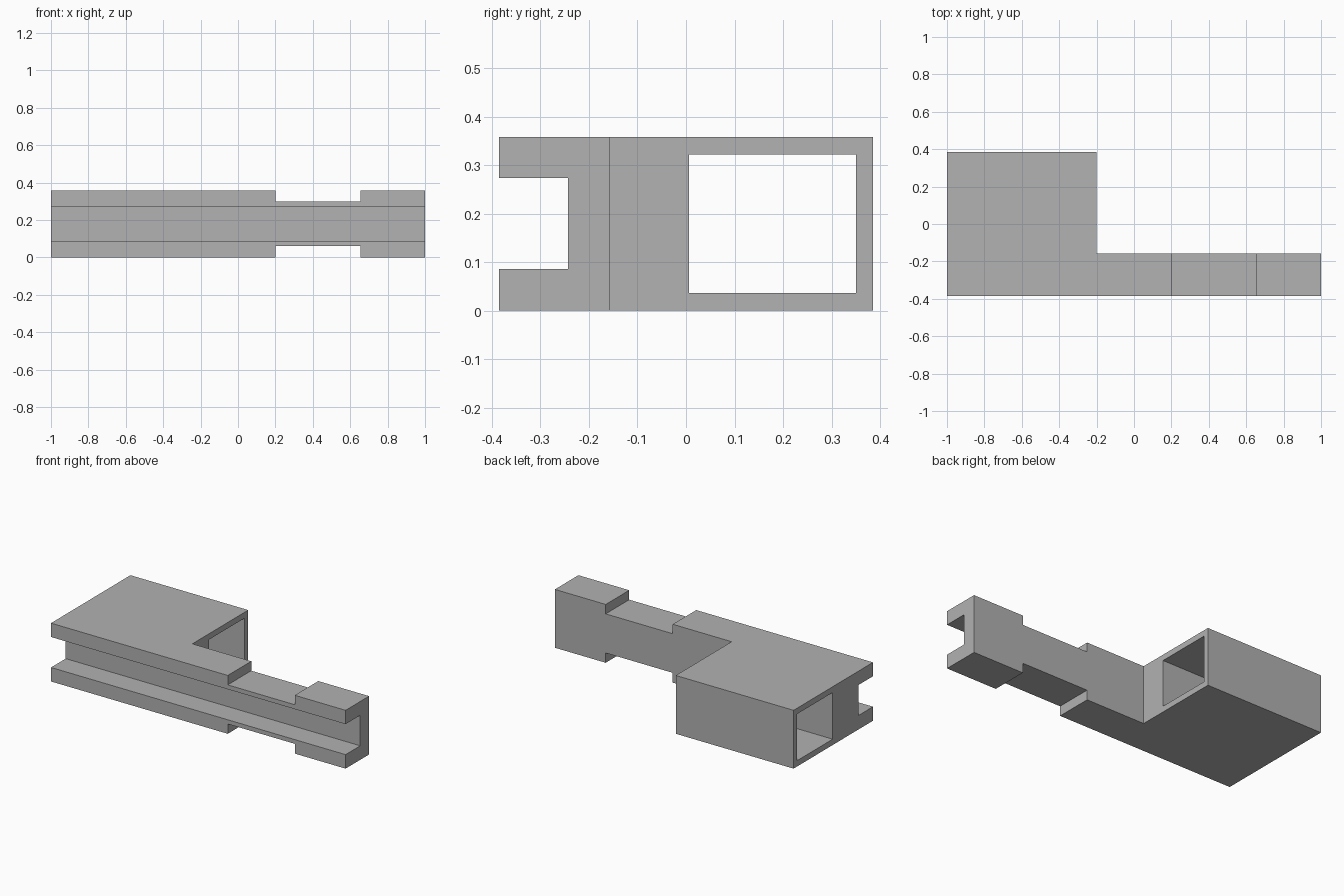
import bpy
import bmesh

if "Cube" in bpy.data.objects:
    bpy.data.objects.remove(bpy.data.objects["Cube"], do_unlink=True)

# Key dimensions
FRONT, RAIL_BACK, BACK = -0.385, -0.157, 0.385
SLEEVE_END = -0.2
HEIGHT = 0.358
OVER = 0.1  # cutter overshoot past outer faces

grey = bpy.data.materials.new("plain grey")
grey.use_nodes = True
colour = (0.445, 0.445, 0.445, 1)
grey.diffuse_color = colour
grey.node_tree.nodes["Principled BSDF"].inputs["Base Color"].default_value = colour


def prism(name, outline, z0, z1):
    """Extrude a plan outline (x, y) from z0 up to z1."""
    bm = bmesh.new()
    base = bm.faces.new([bm.verts.new((x, y, z0)) for x, y in outline])
    top = bmesh.ops.extrude_face_region(bm, geom=[base])["geom"]
    verts = [v for v in top if isinstance(v, bmesh.types.BMVert)]
    bmesh.ops.translate(bm, verts=verts, vec=(0, 0, z1 - z0))
    bmesh.ops.recalc_face_normals(bm, faces=bm.faces)
    mesh = bpy.data.meshes.new(name)
    bm.to_mesh(mesh)
    bm.free()
    mesh.materials.append(grey)
    obj = bpy.data.objects.new(name, mesh)
    bpy.context.collection.objects.link(obj)
    return obj


def cut(target, name, x, y, z):
    """Subtract a box, given as three (low, high) ranges."""
    outline = [(x[0], y[0]), (x[1], y[0]), (x[1], y[1]), (x[0], y[1])]
    cutter = prism(name, outline, *z)
    cutter.hide_render = True
    mod = target.modifiers.new(name, "BOOLEAN")
    mod.operation = "DIFFERENCE"
    mod.solver = "EXACT"
    mod.object = cutter
    bpy.context.view_layer.objects.active = target
    bpy.ops.object.modifier_apply(modifier=name)
    bpy.data.objects.remove(cutter, do_unlink=True)


# Long rail and wide sleeve block as one L-shaped body
body = prism("rail_and_sleeve", [
    (-1, FRONT), (1, FRONT), (1, RAIL_BACK),
    (SLEEVE_END, RAIL_BACK), (SLEEVE_END, BACK), (-1, BACK)], 0, HEIGHT)

# Groove along the front of the rail
cut(body, "front_groove", (-1 - OVER, 1 + OVER), (FRONT - OVER, -0.243), (0.086, 0.273))

# Rectangular tunnel through the sleeve
cut(body, "sleeve_tunnel", (-1 - OVER, SLEEVE_END + OVER), (0.006, 0.35), (0.036, 0.322))

# Shallow notches above and below the rail
for name, z in (("top_notch", (0.3, HEIGHT + OVER)), ("bottom_notch", (-OVER, 0.06))):
    cut(body, name, (0.2, 0.655), (FRONT - OVER, RAIL_BACK + OVER), z)
